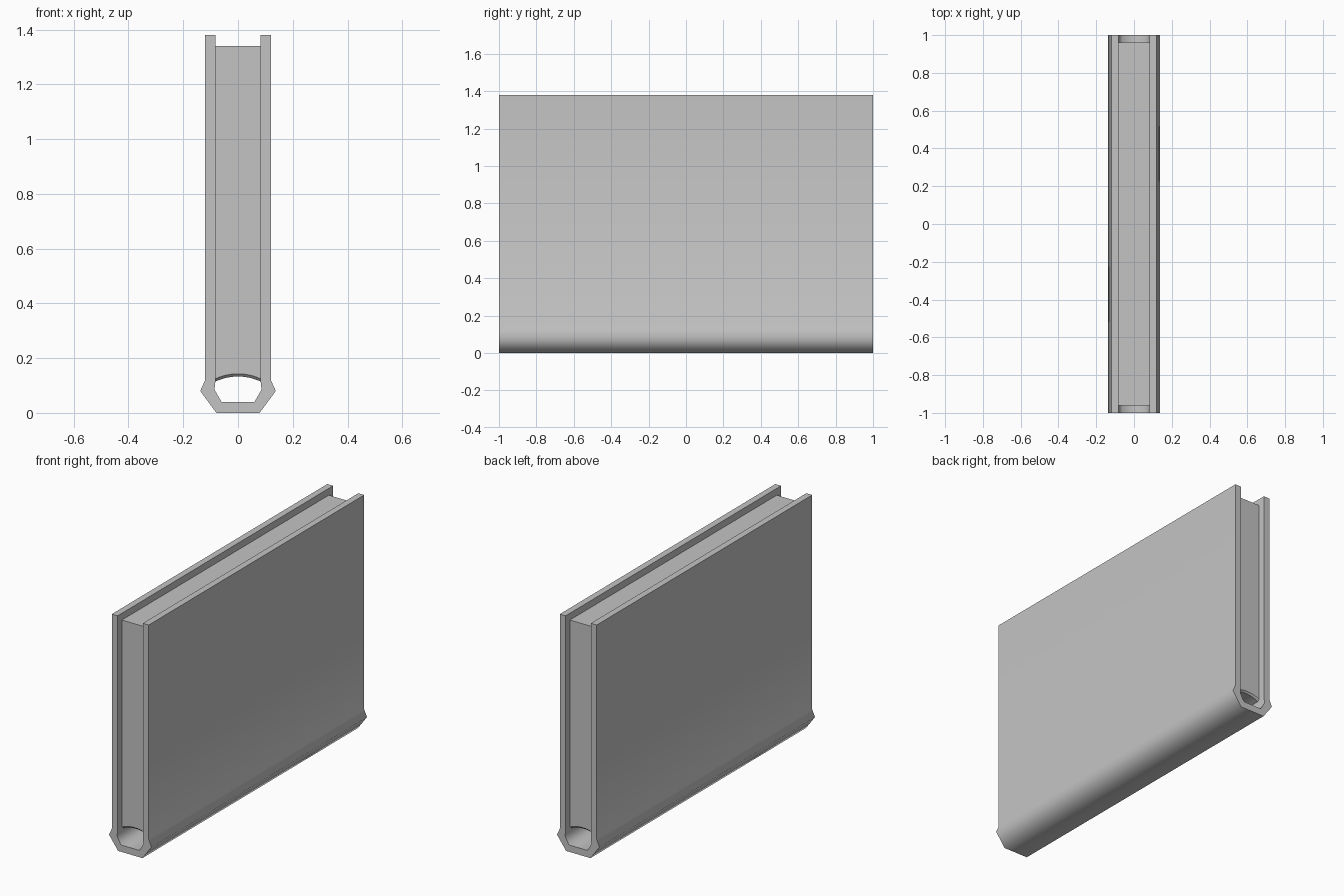
import bpy
import bmesh
import math

# Remove the default object
if "Cube" in bpy.data.objects:
    bpy.data.objects.remove(bpy.data.objects["Cube"], do_unlink=True)

GREY = (0.55, 0.55, 0.55, 1)
grey = bpy.data.materials.new("plain grey")
grey.use_nodes = True
grey.diffuse_color = GREY
grey.node_tree.nodes["Principled BSDF"].inputs["Base Color"].default_value = GREY


def loft(name, sections, angle):
    """Solid joining matching outlines, given as (y, [(x, z), ...])."""
    bm = bmesh.new()
    rings = [[bm.verts.new((x, y, z)) for x, z in outline] for y, outline in sections]
    count = len(rings[0])
    for a, b in zip(rings, rings[1:]):
        for i in range(count):
            j = (i + 1) % count
            bm.faces.new((a[i], a[j], b[j], b[i]))
    bm.faces.new(rings[0])
    bm.faces.new(rings[-1])
    bmesh.ops.recalc_face_normals(bm, faces=bm.faces[:])
    mesh = bpy.data.meshes.new(name)
    bm.to_mesh(mesh)
    bm.free()
    mesh.materials.append(grey)
    obj = bpy.data.objects.new(name, mesh)
    bpy.context.collection.objects.link(obj)
    bpy.ops.object.select_all(action="DESELECT")
    obj.select_set(True)
    bpy.context.view_layer.objects.active = obj
    bpy.ops.object.shade_smooth_by_angle(angle=math.radians(angle))
    return obj


def mirrored(half):
    """Complete a half outline by reflecting it across x = 0."""
    return half + [(-x, z) for x, z in reversed(half)]


# Cover: two boards, hinges and spine as one bent sheet
outer = mirrored([(0.12, 1.38), (0.12, 0.12), (0.138, 0.08), (0.079, 0)])
inner = mirrored([(0.082, 1.38), (0.082, 0.12), (0.086, 0.085), (0.06, 0.04)])
cover_outline = outer + inner[::-1]
loft("cover", [(-1, cover_outline), (1, cover_outline)], 75)


# Page block: hollow arch along the bound edge, chamfered at both ends
def page_outline(base):
    steps = 12
    arch = []
    for i in range(steps + 1):
        t = 2 * i / steps - 1
        arch.append((0.082 * t, base + 0.018 * (1 - t * t)))
    return arch + [(0.082, 1.34), (-0.082, 1.34)]


low, high = page_outline(0.115), page_outline(0.125)
loft("page_block", [(-0.96, high), (-0.95, low), (0.95, low), (0.96, high)], 30)
